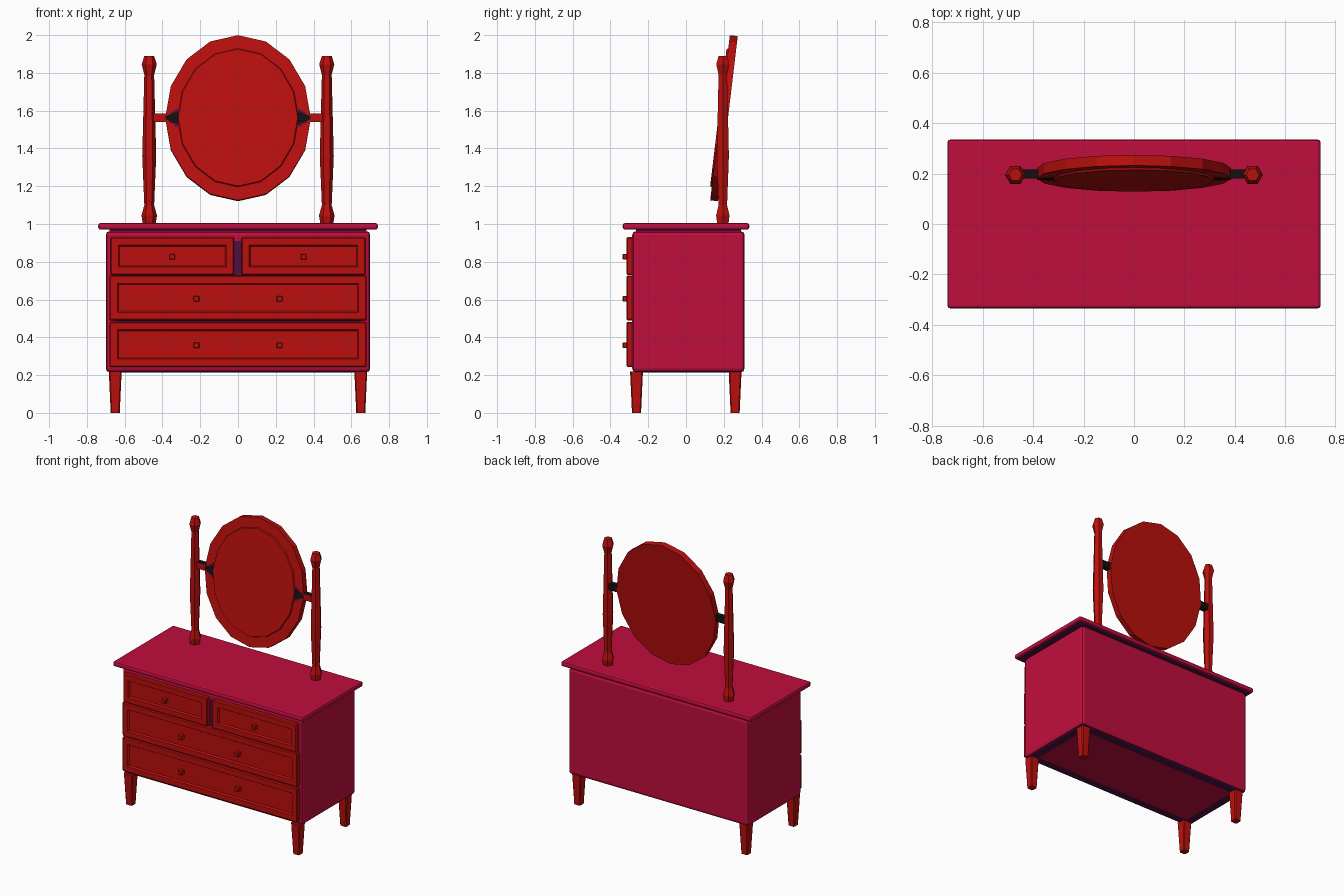
import bpy, bmesh, math
from mathutils import Matrix, Vector

if "Cube" in bpy.data.objects:
    bpy.data.objects.remove(bpy.data.objects["Cube"])


def material(name, r, g, b):
    m = bpy.data.materials.new(name)
    m.use_nodes = True
    m.diffuse_color = (r, g, b, 1)
    m.node_tree.nodes["Principled BSDF"].inputs["Base Color"].default_value = (r, g, b, 1)
    return m


CRIMSON = material("crimson", 0.53, 0.004, 0.048)
RED = material("red", 0.50, 0.005, 0.004)
PLUM = material("dark plum", 0.08, 0.005, 0.055)
BLACK = material("black", 0.006, 0.005, 0.005)


def finish(name, bm, *mats):
    bmesh.ops.recalc_face_normals(bm, faces=bm.faces)
    me = bpy.data.meshes.new(name)
    bm.to_mesh(me)
    bm.free()
    for m in mats:
        me.materials.append(m)
    ob = bpy.data.objects.new(name, me)
    bpy.context.collection.objects.link(ob)
    return ob


def box_bm(x0, x1, y0, y1, z0, z1, bevel=0, segments=1):
    bm = bmesh.new()
    bmesh.ops.create_cube(bm, size=1)
    for v in bm.verts:
        v.co = (x1 if v.co.x > 0 else x0, y1 if v.co.y > 0 else y0, z1 if v.co.z > 0 else z0)
    if bevel:
        bmesh.ops.bevel(bm, geom=bm.edges[:], offset=bevel, segments=segments,
                        profile=0.5, affect='EDGES')
    bm.normal_update()
    return bm


def facing(bm, direction):
    """Largest face pointing along a direction."""
    d = Vector(direction)
    return max((f for f in bm.faces if f.normal.dot(d) > 0.99), key=lambda f: f.calc_area())


def loft(bm, rings):
    """Skin equal-length rings of points and cap both ends."""
    loops = [[bm.verts.new(p) for p in ring] for ring in rings]
    n = len(loops[0])
    for a, b in zip(loops, loops[1:]):
        for i in range(n):
            j = (i + 1) % n
            bm.faces.new((a[i], a[j], b[j], b[i]))
    bm.faces.new(loops[0])
    bm.faces.new(loops[-1])


def ring_z(x, y, z, r, sides, start=0.0):
    return [(x + r * math.cos(start + math.tau * i / sides),
             y + r * math.sin(start + math.tau * i / sides), z) for i in range(sides)]


# Carcass: plum front behind the drawers and plum rim underneath
bm = box_bm(-0.70, 0.70, -0.285, 0.31, 0.215, 0.962, 0.02, 2)
front = facing(bm, (0, -1, 0))
bmesh.ops.inset_region(bm, faces=[front], thickness=0.045)
front.material_index = 1
under = facing(bm, (0, 0, -1))
bmesh.ops.inset_region(bm, faces=[under], thickness=0.07)
for f in bm.faces:
    if f.normal.z < -0.5 and f is not under:
        f.material_index = 1
finish("carcass", bm, CRIMSON, PLUM)

finish("top_neck", box_bm(-0.68, 0.68, -0.265, 0.29, 0.95, 0.98), PLUM)

# Table top, darker on its underside
bm = box_bm(-0.74, 0.74, -0.335, 0.335, 0.97, 1.005, 0.012, 2)
facing(bm, (0, 0, -1)).material_index = 1
finish("table_top", bm, CRIMSON, PLUM)


# Drawers with a sunken panel and small knobs
def drawer(name, x0, x1, z0, z1, knobs):
    bm = box_bm(x0, x1, -0.315, -0.275, z0, z1, 0.006)
    face = facing(bm, (0, -1, 0))
    bmesh.ops.inset_region(bm, faces=[face], thickness=0.05)
    bmesh.ops.inset_region(bm, faces=[face], thickness=0.01, depth=-0.012)
    finish(name, bm, RED)
    z = (z0 + z1) / 2 - 0.004
    for i, x in enumerate(knobs):
        bm = box_bm(x - 0.015, x + 0.015, -0.335, -0.30, z - 0.015, z + 0.015, 0.003)
        finish(f"{name}_knob_{i + 1}", bm, RED)


drawer("bottom_drawer", -0.68, 0.68, 0.243, 0.482, (-0.22, 0.22))
drawer("middle_drawer", -0.68, 0.68, 0.49, 0.727, (-0.22, 0.22))
drawer("top_right_drawer", -0.675, -0.02, 0.73, 0.93, (-0.348,))
drawer("top_left_drawer", 0.018, 0.675, 0.73, 0.93, (0.348,))

# Tapered legs
for side, sx in (("left", 1), ("right", -1)):
    for end, y in (("front", -0.262), ("back", 0.26)):
        bm = bmesh.new()
        q = math.pi / 4
        loft(bm, [ring_z(sx * 0.65, y, z, r * math.sqrt(2), 4, q)
                  for z, r in ((0, 0.024), (0.22, 0.034))])
        bmesh.ops.bevel(bm, geom=[e for e in bm.edges
                                  if abs(e.verts[0].co.z - e.verts[1].co.z) > 0.1],
                        offset=0.006, segments=1, affect='EDGES')
        finish(f"{end}_{side}_leg", bm, RED)

# Six-sided turned posts
POST = ((1.0, 0.034), (1.045, 0.041), (1.1, 0.026), (1.36, 0.037),
        (1.79, 0.026), (1.845, 0.04), (1.89, 0.026))
for side, sx in (("left", 1), ("right", -1)):
    bm = bmesh.new()
    loft(bm, [ring_z(sx * 0.47, 0.195, z, r, 6) for z, r in POST])
    finish(f"{side}_post", bm, RED)
    # Pivot pin: red to the front, black to the back, top and bottom
    x0, x1 = sorted((sx * 0.36, sx * 0.46))
    bm = box_bm(x0, x1, 0.18, 0.217, 1.54, 1.585)
    for f in bm.faces:
        f.material_index = 0 if f.normal.y < -0.5 else 1
    finish(f"{side}_pivot_pin", bm, RED, BLACK)

# Tilted oval mirror
TILT = Matrix.Translation((0, 0.201, 1.56)) @ Matrix.Rotation(math.radians(-6.8), 4, 'X')


def oval(rx, rz, y, sides=16):
    return [(rx * math.cos(math.tau * i / sides), y, rz * math.sin(math.tau * i / sides))
            for i in range(sides)]


def tilted(name, rings, mat):
    bm = bmesh.new()
    loft(bm, rings)
    bm.transform(TILT)
    return finish(name, bm, mat)


tilted("mirror_frame", [oval(0.385, 0.44, 0.021), oval(0.385, 0.44, -0.021)], RED)
tilted("mirror_panel", [oval(0.322, 0.37, -0.018), oval(0.316, 0.365, -0.03)], RED)

# Dark wedge plates where the pins meet the frame
for side, sx in (("left", 1), ("right", -1)):
    for label, half, y, mat in (("shade", 0.05, -0.023, PLUM), ("wedge", 0.034, -0.025, BLACK)):
        shape = ((0.384, 0.008), (0.384, -0.008), (0.318, -half), (0.318, half))
        tilted(f"{side}_pivot_{label}", [[(sx * x, d, z) for x, z in shape]
                                         for d in (-0.02, y)], mat)
